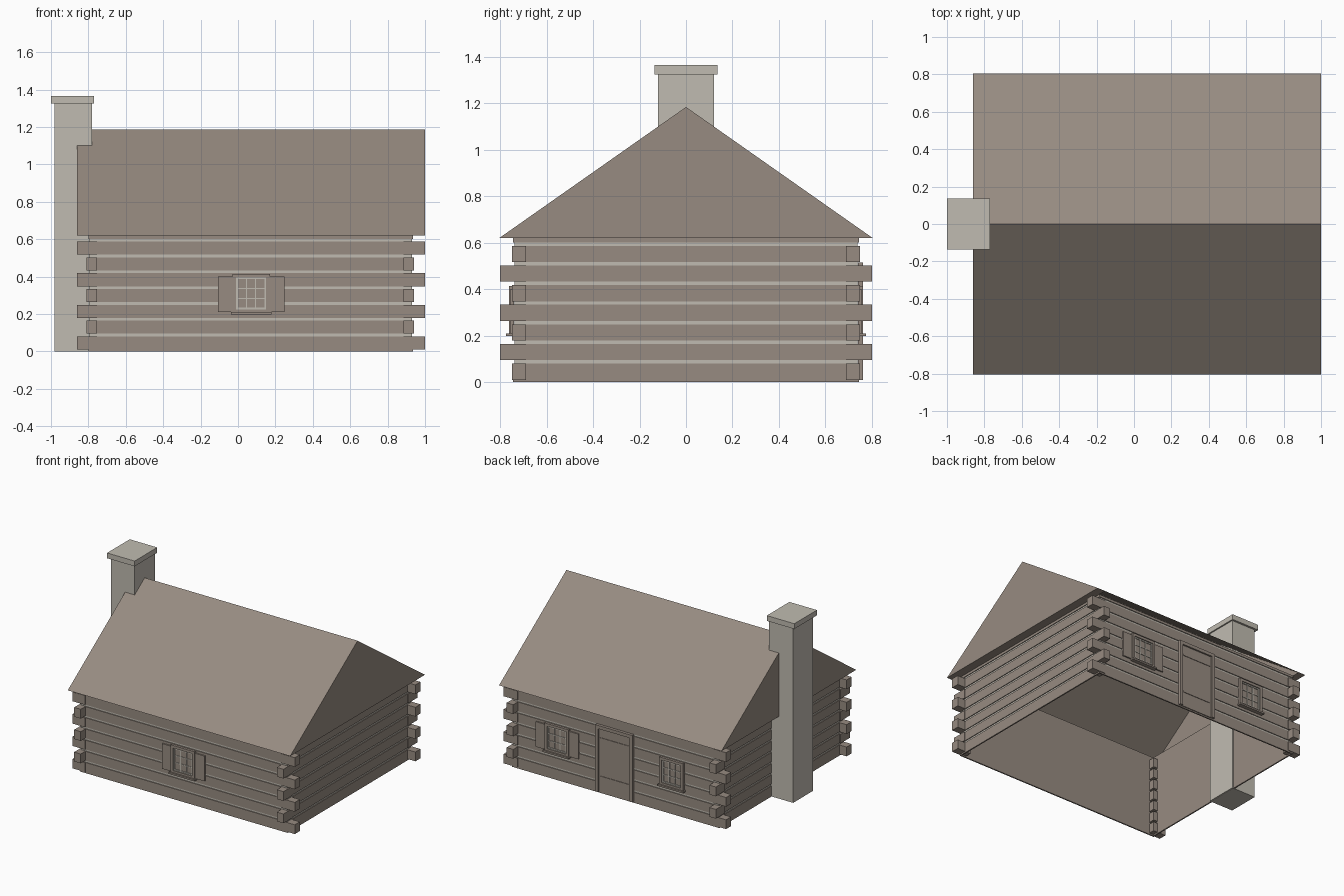
import bpy
import bmesh

cube = bpy.data.objects.get("Cube")
if cube:
    bpy.data.objects.remove(cube, do_unlink=True)


def material(name, rgb):
    m = bpy.data.materials.new(name)
    m.use_nodes = True
    m.diffuse_color = (*rgb, 1)
    m.node_tree.nodes["Principled BSDF"].inputs["Base Color"].default_value = (*rgb, 1)
    return m


timber = material("weathered_timber", (0.31, 0.26, 0.22))
stone = material("pale_stone", (0.53, 0.50, 0.44))

# Overall sizes
LEFT, RIGHT, DEPTH, EAVE = -0.80, 0.935, 0.745, 0.62
ROOF_L, ROOF_R, ROOF_Y, RIDGE = -0.86, 1.0, 0.805, 1.185
PITCH, LOG = 0.0845, 0.07


def finish(name, bm, *mats):
    me = bpy.data.meshes.new(name)
    bm.to_mesh(me)
    bm.free()
    ob = bpy.data.objects.new(name, me)
    bpy.context.collection.objects.link(ob)
    for m in mats:
        me.materials.append(m)
    return ob


def add_box(bm, xs, ys, zs):
    (x0, x1), (y0, y1), (z0, z1) = sorted(xs), sorted(ys), sorted(zs)
    for v in bmesh.ops.create_cube(bm, size=1)["verts"]:
        v.co.x = x1 if v.co.x > 0 else x0
        v.co.y = y1 if v.co.y > 0 else y0
        v.co.z = z1 if v.co.z > 0 else z0


def boxes(name, mat, *items):
    bm = bmesh.new()
    for item in items:
        add_box(bm, *item)
    return finish(name, bm, mat)


def add_ring(bm, outset, inset, z0, z1):
    """Rectangular tube following the house walls; inner faces get slot 1."""
    def loop(d, z):
        corners = ((LEFT - d, -DEPTH - d), (RIGHT + d, -DEPTH - d),
                   (RIGHT + d, DEPTH + d), (LEFT - d, DEPTH + d))
        return [bm.verts.new((x, y, z)) for x, y in corners]
    ob, ot, it, ib = loop(outset, z0), loop(outset, z1), loop(-inset, z1), loop(-inset, z0)
    for i in range(4):
        j = (i + 1) % 4
        for a, b, slot in ((ob, ot, 0), (ot, it, 0), (it, ib, 1), (ib, ob, 1)):
            bm.faces.new((a[i], a[j], b[j], b[i])).material_index = slot


# Chinked wall core with timber lining inside
bm = bmesh.new()
add_ring(bm, -0.006, 0.010, 0, EAVE)
finish("wall_core", bm, stone, timber)

# Courses of squared logs
bm = bmesh.new()
for row in range(8):
    z = 0.01 + row * PITCH
    add_ring(bm, 0, 0.008, z if row else 0, min(z + LOG, EAVE))
finish("wall_logs", bm, timber, timber)

# Interlocking log ends, alternating direction by course
ends = []
for row in range(7):
    z = 0.01 + row * PITCH
    for side in (-1, 1):
        ys = (side * 0.69, side * (0.80 if row % 2 else 0.75))
        ends.append(((-0.81 if row % 2 else ROOF_L, -0.755), ys, (z, z + LOG)))
        ends.append(((0.885, 0.94 if row % 2 else ROOF_R), ys, (z, z + LOG)))
boxes("log_ends", timber, *ends)

# Gabled roof: slopes, gable ends and the soffits under the gables
bm = bmesh.new()


def gable(x):
    return [bm.verts.new((x, y, z)) for y, z in
            ((-ROOF_Y, EAVE), (0, RIDGE), (ROOF_Y, EAVE))]


a, b = gable(ROOF_L), gable(ROOF_R)
bm.faces.new((a[0], b[0], b[1], a[1]))
bm.faces.new((a[1], b[1], b[2], a[2]))
bm.faces.new((a[0], a[1], a[2]))
bm.faces.new((b[2], b[1], b[0]))
for end, x, flip in ((a, LEFT, False), (b, RIGHT, True)):
    quad = [end[0], end[2], bm.verts.new((x, ROOF_Y, EAVE)), bm.verts.new((x, -ROOF_Y, EAVE))]
    bm.faces.new(quad[::-1] if flip else quad)
finish("roof", bm, timber)

# Chimney
boxes("chimney_shaft", stone, ((-0.98, -0.78), (-0.12, 0.12), (0, 1.33)))
boxes("chimney_cap", stone, ((-1.0, -0.77), (-0.135, 0.135), (1.325, 1.365)))


def window(name, cx, side, shutters):
    def out(d):
        return (side * (DEPTH - 0.004), side * (DEPTH + d))

    def border(w, z0, z1, t, d):
        return [((cx - w, cx - w + t), out(d), (z0, z1)),
                ((cx + w - t, cx + w), out(d), (z0, z1)),
                ((cx - w, cx + w), out(d), (z0, z0 + t)),
                ((cx - w, cx + w), out(d), (z1 - t, z1))]

    z0, z1, w = 0.205, 0.415, 0.10
    boxes(name + "_panes", timber, ((cx - w, cx + w), out(0.004), (z0, z1)))
    boxes(name + "_frame", timber, *border(w, z0, z1, 0.02, 0.018))
    # Pale sash with a three by three grid of bars
    sash = border(w - 0.018, z0 + 0.018, z1 - 0.018, 0.011, 0.010)
    for k in (-1, 1):
        x, z = cx + k * 0.024, (z0 + z1) / 2 + k * 0.027
        sash.append(((x - 0.003, x + 0.003), out(0.008), (z0 + 0.02, z1 - 0.02)))
        sash.append(((cx - 0.08, cx + 0.08), out(0.008), (z - 0.003, z + 0.003)))
    boxes(name + "_sash", stone, *sash)
    boxes(name + "_sill", timber, ((cx - 0.108, cx + 0.108), out(0.03), (0.198, 0.21)))
    if shutters:
        boxes(name + "_shutters", timber,
              *[((cx + k * w, cx + k * 0.178), out(0.01), (0.21, 0.40)) for k in (-1, 1)])


window("front_window", 0.07, -1, True)
window("back_left_window", 0.55, 1, True)
window("back_right_window", -0.41, 1, False)

# Back door with frame and two battens
DX, HALF, TOP = 0.07, 0.155, 0.515


def door_y(d):
    return (DEPTH - 0.004, DEPTH + d)


boxes("door_panel", timber, ((DX - HALF, DX + HALF), door_y(0.006), (0.01, TOP)))
boxes("door_frame", timber,
      ((DX - HALF, DX - HALF + 0.025), door_y(0.018), (0.01, TOP)),
      ((DX + HALF - 0.025, DX + HALF), door_y(0.018), (0.01, TOP)),
      ((DX - HALF, DX + HALF), door_y(0.018), (TOP - 0.025, TOP)))
boxes("door_battens", timber,
      *[((DX - 0.12, DX + 0.12), door_y(0.010), (z, z + 0.012)) for z in (0.12, 0.41)])
